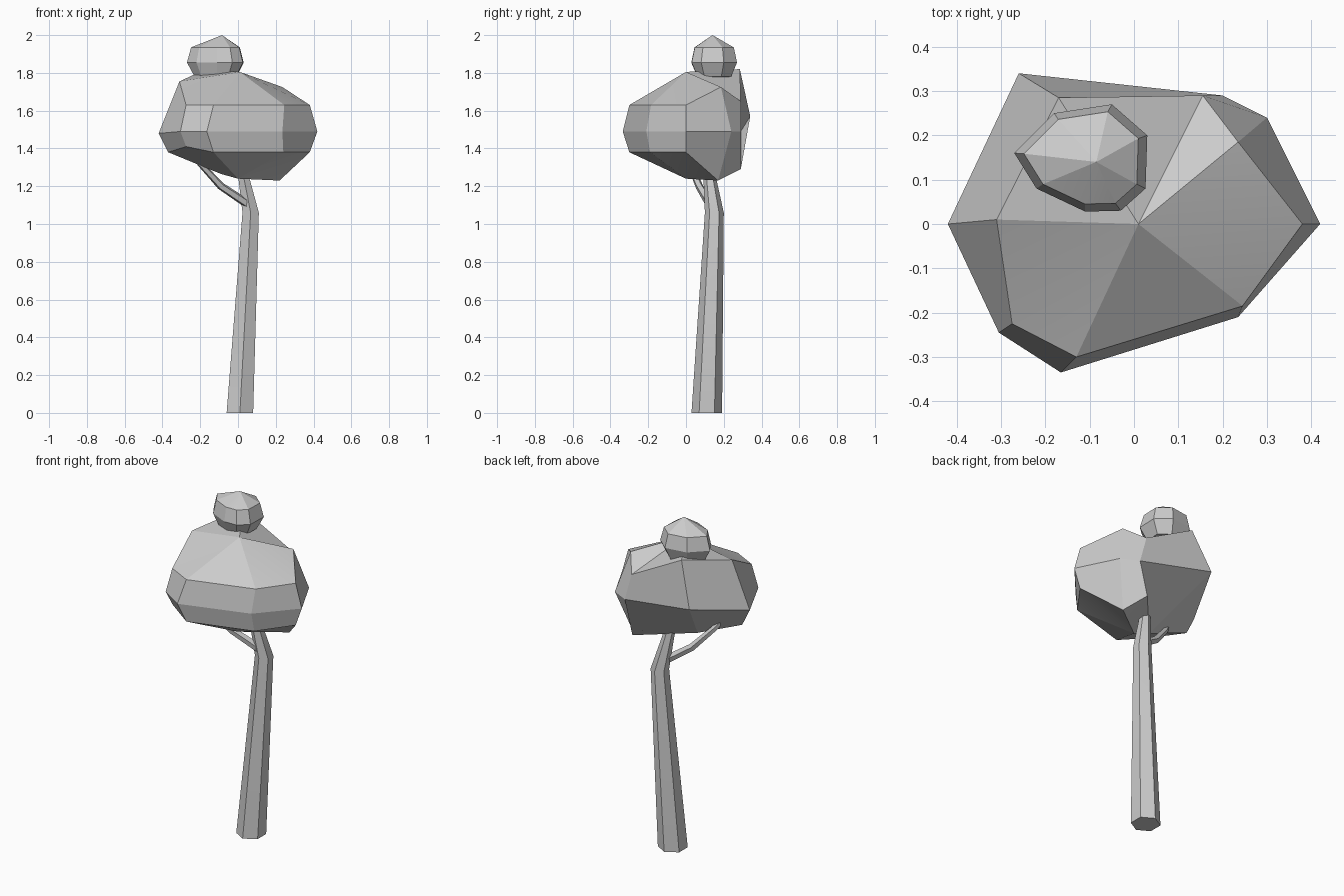
import bpy, bmesh, math
from mathutils import Vector

if "Cube" in bpy.data.objects:
    bpy.data.objects.remove(bpy.data.objects["Cube"])


def finish(name, bm):
    bmesh.ops.recalc_face_normals(bm, faces=bm.faces)
    mesh = bpy.data.meshes.new(name)
    bm.to_mesh(mesh)
    bm.free()
    obj = bpy.data.objects.new(name, mesh)
    bpy.context.collection.objects.link(obj)
    bpy.ops.object.select_all(action='DESELECT')
    obj.select_set(True)
    bpy.context.view_layer.objects.active = obj
    bpy.ops.object.shade_smooth_by_angle(angle=math.radians(15 if "leaves" in name else 30))
    return obj


def skin(name, rings, bottom=None, top=None):
    """Join rings of points; close ends with a fan to a point, or a flat cap."""
    bm = bmesh.new()
    rows = [[bm.verts.new(p) for p in ring] for ring in rings]
    n = len(rows[0])
    for a, b in zip(rows, rows[1:]):
        for i in range(n):
            j = (i + 1) % n
            bm.faces.new((a[i], a[j], b[j], b[i]))
    for row, pole in ((rows[0], bottom), (rows[-1], top)):
        if pole is None:
            bm.faces.new(row)
        else:
            p = bm.verts.new(pole)
            for i in range(n):
                bm.faces.new((row[i], row[(i + 1) % n], p))
    return finish(name, bm)


def tube(name, path, sides, level=False):
    """Tapered tube along (x, y, z, radius) points."""
    pts = [Vector(p[:3]) for p in path]
    rings = []
    for i, p in enumerate(path):
        d = pts[min(i + 1, len(pts) - 1)] - pts[max(i - 1, 0)]
        d = Vector((0, 0, 1)) if level else d.normalized()
        u = Vector((0, 1, 0))
        u = (u - d * u.dot(d)).normalized()
        v = d.cross(u)
        angles = [2 * math.pi * k / sides for k in range(sides)]
        rings.append([pts[i] + (u * math.cos(a) + v * math.sin(a)) * p[3] for a in angles])
    return skin(name, rings)


# Trunk and side branch
tube("trunk", [(0.01, 0.11, 0, 0.081), (0.067, 0.15, 1.06, 0.05),
               (0.03, 0.125, 1.25, 0.033), (0.01, 0.11, 1.36, 0.028)], 6, level=True)
tube("branch", [(0.06, 0.13, 1.1, 0.024), (-0.09, 0.07, 1.2, 0.021),
                (-0.2, 0.02, 1.32, 0.017), (-0.23, 0.0, 1.36, 0.015)], 5)

# Main crown: columns run left, front, right, back
lower = [(-0.37, 0, 1.38), (-0.275, -0.22, 1.41), (-0.13, -0.3, 1.38), (0.24, -0.19, 1.38),
         (0.38, 0, 1.38), (0.22, 0.17, 1.23), (0.15, 0.29, 1.29), (-0.09, 0.02, 1.265)]
middle = [(-0.42, 0, 1.48), (-0.305, -0.245, 1.49), (-0.165, -0.335, 1.49), (0.235, -0.21, 1.49),
          (0.42, 0, 1.49), (0.3, 0.24, 1.49), (0.2, 0.29, 1.49), (-0.26, 0.34, 1.57)]
upper = [(-0.31, 0.01, 1.755), (-0.275, -0.225, 1.63), (-0.13, -0.3, 1.63), (0.245, -0.185, 1.63),
         (0.38, 0, 1.63), (0.235, 0.185, 1.725), (0.155, 0.29, 1.65), (-0.17, 0.285, 1.82)]
skin("crown_leaves", [lower, middle, upper], (0.0, 0.0, 1.24), (0.01, 0, 1.805))

# Small tuft on top
outline = [(-0.27, 0.16), (-0.22, 0.08), (-0.11, 0.028), (-0.03, 0.03),
           (0.026, 0.08), (0.03, 0.2), (-0.05, 0.27), (-0.18, 0.25)]
cx, cy = -0.115, 0.15
rings = [[(cx + (x - cx) * s, cy + (y - cy) * s, z) for x, y in outline]
         for z, s in ((1.78, 0.74), (1.855, 1.0), (1.935, 0.86))]
skin("tuft_leaves", rings, (cx, cy, 1.77), (-0.085, 0.14, 2.0))
